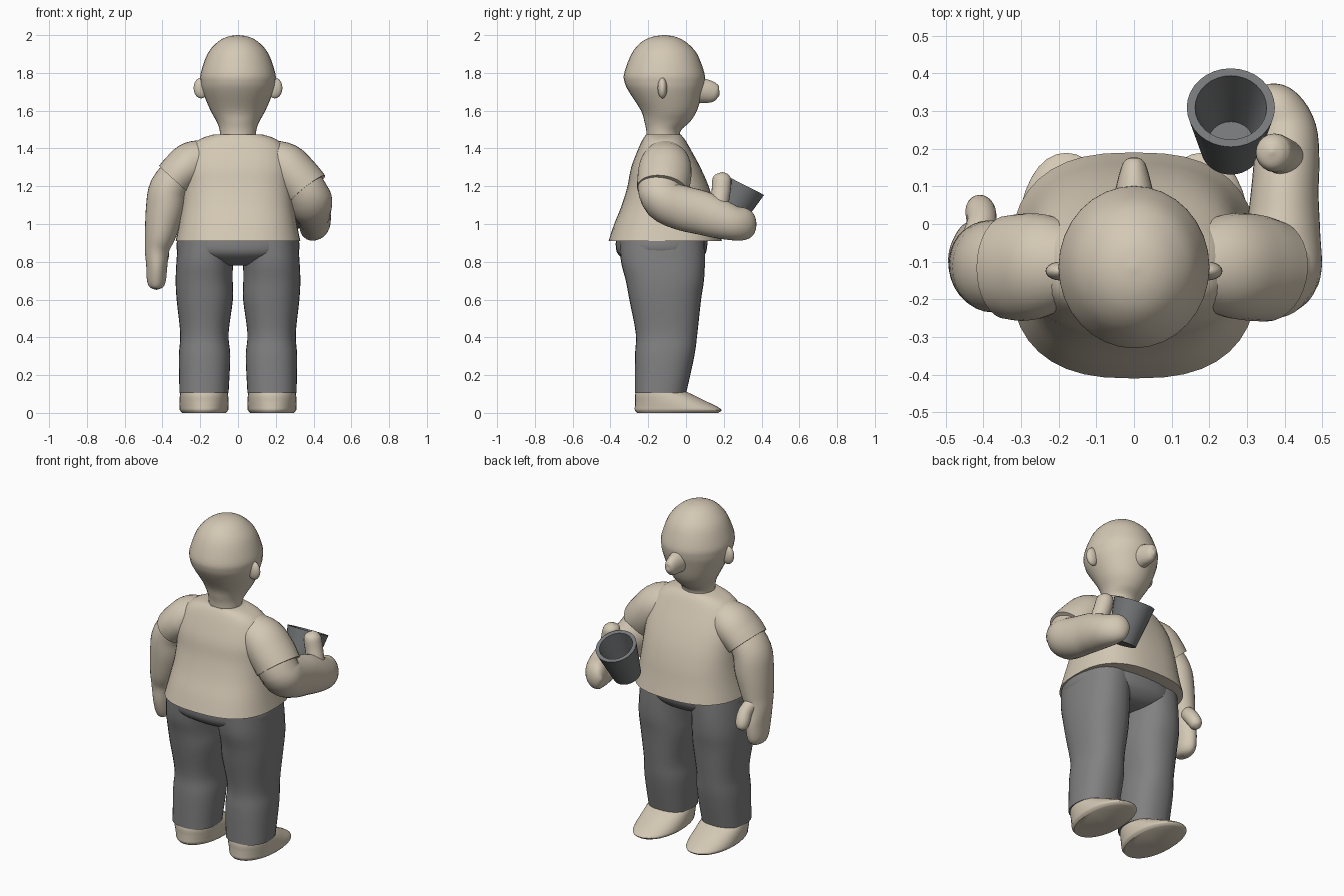
import bpy, bmesh, math
from mathutils import Vector


def material(name, rgb):
    m = bpy.data.materials.new(name)
    m.diffuse_color = (*rgb, 1)
    return m


BEIGE = material("warm beige", (0.66, 0.58, 0.46))
GREY = material("trouser grey", (0.22, 0.22, 0.22))
DARK = material("cup grey", (0.18, 0.185, 0.19))


def spline(rows, sub):
    """Smooth Catmull-Rom interpolation of the loft rows."""
    if sub == 1:
        return rows
    p = [rows[0]] + rows + [rows[-1]]
    out = []
    for i in range(1, len(p) - 2):
        for k in range(sub):
            t = k / sub
            out.append([0.5 * (2 * b + (c - a) * t + (2 * a - 5 * b + 4 * c - d) * t * t
                               + (3 * b - a - 3 * c + d) * t ** 3)
                        for a, b, c, d in zip(p[i - 1], p[i], p[i + 1], p[i + 2])])
    return out + [rows[-1]]


def finish(ob, mat, mirror=False):
    ob.data.materials.append(mat)
    if mirror:
        ob.modifiers.new("mirror", 'MIRROR')
    bpy.ops.object.select_all(action='DESELECT')
    ob.select_set(True)
    bpy.context.view_layer.objects.active = ob
    bpy.ops.object.shade_smooth_by_angle(angle=math.radians(45))
    return ob


def loft(name, rows, mat, ref=None, power=2.0, sub=4, seg=32, mirror=False):
    """Skin rings (x, y, z, half width, half depth); level rings unless ref is given."""
    rows = spline([list(r) for r in rows], sub)
    bm = bmesh.new()
    rings = []
    for i, (x, y, z, a, b) in enumerate(rows):
        u, v = Vector((1, 0, 0)), Vector((0, 1, 0))
        if ref:
            lo, hi = rows[max(i - 1, 0)], rows[min(i + 1, len(rows) - 1)]
            t = (Vector(hi[:3]) - Vector(lo[:3])).normalized()
            u = Vector(ref).cross(t).normalized()
            v = t.cross(u)
        ring = []
        for k in range(seg):
            c, s = math.cos(2 * math.pi * k / seg), math.sin(2 * math.pi * k / seg)
            pu = math.copysign(abs(c) ** (2 / power), c) * max(a, 0.003)
            pv = math.copysign(abs(s) ** (2 / power), s) * max(b, 0.003)
            ring.append(bm.verts.new(Vector((x, y, z)) + u * pu + v * pv))
        rings.append(ring)
    for r0, r1 in zip(rings, rings[1:]):
        for k in range(seg):
            j = (k + 1) % seg
            bm.faces.new((r0[k], r0[j], r1[j], r1[k]))
    bm.faces.new(rings[0])
    bm.faces.new(rings[-1])
    bmesh.ops.recalc_face_normals(bm, faces=bm.faces)
    me = bpy.data.meshes.new(name)
    bm.to_mesh(me)
    bm.free()
    ob = bpy.data.objects.new(name, me)
    bpy.context.collection.objects.link(ob)
    return finish(ob, mat, mirror)


Z, Y = (0, 0, 1), (0, 1, 0)

# Head and neck
loft("head", [(0, -.115, 2.0, .005, .005), (0, -.117, 1.99, .06, .065), (0, -.118, 1.96, .112, .122),
              (0, -.115, 1.9, .162, .174), (0, -.115, 1.8, .197, .212), (0, -.113, 1.75, .198, .212),
              (0, -.107, 1.7, .187, .195), (0, -.09, 1.6, .145, .148), (0, -.1, 1.54, .112, .12),
              (0, -.12, 1.49, .096, .09), (0, -.12, 1.42, .096, .09)], BEIGE)
loft("nose", [(0, .04, 1.71, .06, .075), (0, .09, 1.705, .05, .065), (0, .13, 1.70, .04, .058),
              (0, .16, 1.697, .03, .044), (0, .173, 1.695, .017, .024), (0, .178, 1.695, .003, .003)],
     BEIGE, Z, seg=20)
for side, label in ((-1, "left"), (1, "right")):
    bpy.ops.mesh.primitive_uv_sphere_add(segments=20, ring_count=12, location=(side * .195, -.125, 1.72))
    ear = bpy.context.object
    ear.name = label + "_ear"
    ear.scale = (.04, .025, .055)
    finish(ear, BEIGE)

# Shirt body and two sleeves
loft("shirt", [(0, -.11, .91, .33, .30), (0, -.105, 1.0, .312, .275), (0, -.095, 1.1, .297, .245),
               (0, -.095, 1.2, .29, .215), (0, -.107, 1.3, .285, .183), (0, -.115, 1.4, .25, .137),
               (0, -.118, 1.45, .2, .11), (0, -.12, 1.475, .125, .09)], BEIGE, power=2.6, seg=40)
loft("right_sleeve", [(.14, -.115, 1.36, .09, .10), (.24, -.11, 1.315, .12, .135),
                      (.31, -.115, 1.245, .125, .142), (.363, -.125, 1.18, .125, .135)], BEIGE, Y)
loft("left_sleeve", [(-.14, -.115, 1.36, .09, .10), (-.235, -.11, 1.325, .115, .135),
                     (-.295, -.115, 1.28, .112, .142), (-.338, -.115, 1.235, .108, .137)], BEIGE, Y)

# Bent arm with hand and thumb around the cup
loft("right_arm", [(.28, -.13, 1.28, .12, .11), (.345, -.13, 1.2, .125, .11),
                   (.38, -.112, 1.125, .12, .115), (.395, -.02, 1.085, .10, .118),
                   (.40, .08, 1.06, .09, .116), (.405, .17, 1.03, .087, .106),
                   (.402, .25, 1.005, .082, .092), (.38, .31, 1.0, .065, .085),
                   (.345, .34, 1.0, .038, .06), (.325, .347, 1.0, .005, .005)], BEIGE, Z)
loft("right_thumb", [(.41, .17, 1.08, .05, .05), (.385, .185, 1.17, .05, .05), (.37, .19, 1.235, .048, .05),
                     (.367, .192, 1.262, .032, .034), (.366, .192, 1.274, .003, .003)], BEIGE, Y, seg=20)

# Hanging arm with hand and thumb
loft("left_arm", [(-.29, -.12, 1.29, .095, .11), (-.365, -.115, 1.19, .103, .12),
                  (-.385, -.11, 1.08, .103, .12), (-.41, -.105, .95, .084, .105),
                  (-.428, -.095, .87, .066, .09), (-.43, -.085, .78, .056, .092),
                  (-.432, -.075, .70, .05, .078), (-.432, -.07, .665, .034, .055),
                  (-.432, -.07, .652, .003, .003)], BEIGE, Y)
loft("left_thumb", [(-.42, -.05, .91, .04, .045), (-.405, .0, .87, .04, .042), (-.408, .035, .82, .04, .04),
                    (-.412, .045, .785, .028, .03), (-.413, .048, .772, .003, .003)], BEIGE, Y, seg=20)

# Trousers: seat and mirrored legs
loft("trouser_seat", [(0, -.12, .78, .09, .13), (0, -.122, .80, .21, .185), (0, -.13, .85, .318, .236),
                      (0, -.128, .93, .32, .243)], GREY, power=2.4)
loft("trouser_leg", [(.165, -.127, .92, .152, .225), (.176, -.122, .8, .15, .222), (.179, -.112, .7, .151, .207),
                     (.176, -.11, .6, .149, .19), (.178, -.103, .42, .128, .163),
                     (.177, -.113, .3, .136, .157), (.18, -.135, .105, .13, .136)],
     GREY, power=2.3, mirror=True)

# Mirrored feet
loft("foot", [(.18, -.135, .115, .124, .13), (.18, -.11, .09, .128, .16), (.18, -.08, .06, .13, .19),
              (.18, -.055, .035, .13, .216), (.18, -.041, .015, .128, .23), (.18, -.045, .0, .115, .215)],
     BEIGE, power=2.1, mirror=True)

# Tilted hollow cup
cup = loft("cup", [(0, 0, -.235, .08, .08), (0, 0, 0, .117, .117), (0, 0, 0, .095, .095),
                   (0, 0, -.2, .06, .06)], DARK, sub=1)
cup.location = (.257, .309, 1.207)
cup.rotation_euler = (math.radians(-27), 0, 0)
